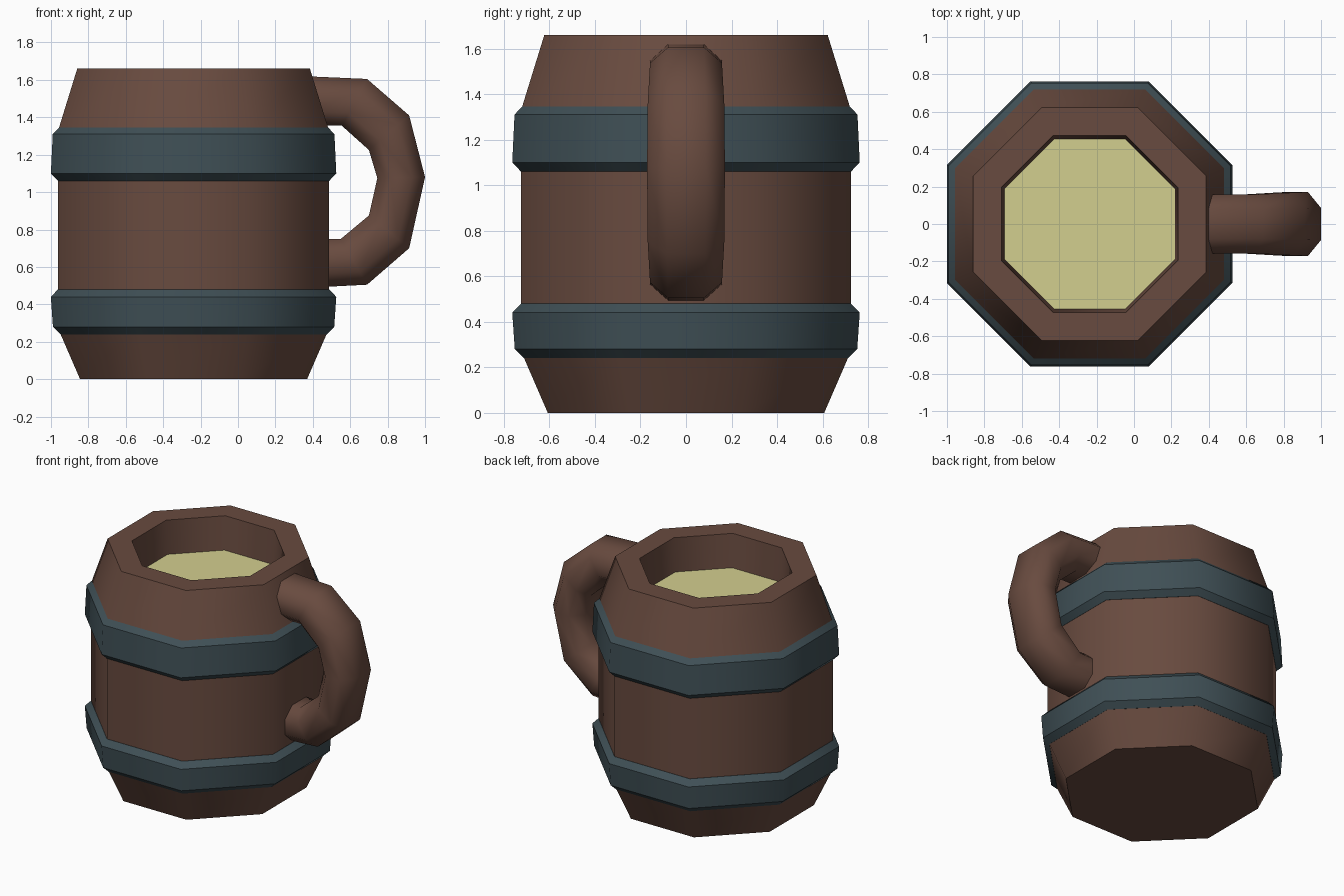
import bpy, bmesh, math

if "Cube" in bpy.data.objects:
    bpy.data.objects.remove(bpy.data.objects["Cube"])

CX = -0.2375   # mug axis, offset so mug plus handle is centred
SIDES = 8


def material(name, rgb):
    m = bpy.data.materials.new(name)
    m.diffuse_color = (*rgb, 1)
    m.use_nodes = True
    m.node_tree.nodes["Principled BSDF"].inputs["Base Color"].default_value = m.diffuse_color
    return m


wood = material("brown wood", (0.140, 0.070, 0.050))
iron = material("dark iron", (0.050, 0.079, 0.092))
ale = material("pale ale", (0.650, 0.620, 0.275))


def skin(name, rings, mat, cap_start=False, cap_end=False, sharp_rings=False):
    """Join equal-length closed rings of points into a smooth-sided tube."""
    bm = bmesh.new()
    loops = [[bm.verts.new(p) for p in ring] for ring in rings]
    n = len(loops[0])
    for a, b in zip(loops, loops[1:]):
        for i in range(n):
            j = (i + 1) % n
            bm.faces.new((a[i], a[j], b[j], b[i])).smooth = True
    if cap_start:
        bm.faces.new(loops[0][::-1])
    if cap_end:
        bm.faces.new(loops[-1])
    if sharp_rings:
        for loop in loops:
            for i in range(n):
                e = bm.edges.get((loop[i], loop[(i + 1) % n]))
                e.smooth = False
    me = bpy.data.meshes.new(name)
    if cap_start and cap_end:
        bmesh.ops.recalc_face_normals(bm, faces=bm.faces)
    bm.to_mesh(me)
    bm.free()
    me.materials.append(mat)
    ob = bpy.data.objects.new(name, me)
    bpy.context.collection.objects.link(ob)
    return ob


def octagon(apothem, z):
    r = apothem / math.cos(math.pi / SIDES)
    return [(CX + r * math.cos((i + 0.5) * math.tau / SIDES),
             r * math.sin((i + 0.5) * math.tau / SIDES), z) for i in range(SIDES)]


def lathe(name, profile, mat, **kw):
    return skin(name, [octagon(a, z) for a, z in profile], mat, sharp_rings=True, **kw)


# Barrel body with rim and hollow mouth
lathe("mug_body", [(0.607, 0), (0.724, 0.27), (0.724, 1.33), (0.622, 1.66),
                   (0.472, 1.66), (0.455, 1.41)], wood, cap_start=True, cap_end=True)

# Drink surface
lathe("drink", [(0.457, 1.415), (0.457, 1.42)], ale, cap_start=True, cap_end=True)

# Two bevelled hoops
lathe("lower_hoop", [(0.69, 0.24), (0.712, 0.24), (0.752, 0.28), (0.763, 0.44),
                     (0.725, 0.48), (0.69, 0.48)], iron, cap_start=True, cap_end=True)
lathe("upper_hoop", [(0.69, 1.06), (0.725, 1.06), (0.763, 1.10), (0.753, 1.31),
                     (0.715, 1.35), (0.69, 1.35)], iron, cap_start=True, cap_end=True)

# Handle: chamfered section swept along outer/inner outline pairs (x, z) with half width
stations = [((0.35, 1.62), (0.35, 1.36), 0.158),
            ((0.41, 1.62), (0.545, 1.36), 0.158),
            ((0.69, 1.605), (0.555, 1.355), 0.158),
            ((0.915, 1.41), (0.70, 1.225), 0.168),
            ((1.0, 1.08), (0.745, 1.075), 0.171),
            ((0.915, 0.70), (0.70, 0.875), 0.168),
            ((0.69, 0.505), (0.55, 0.75), 0.158),
            ((0.40, 0.49), (0.40, 0.75), 0.158)]
del stations[1]
section = [(1, -0.5), (1, 0.5), (0.45, 1), (-0.45, 1),
           (-1, 0.5), (-1, -0.5), (-0.45, -1), (0.45, -1)]
rings = []
for (ox, oz), (ix, iz), w in stations:
    rings.append([((ox + ix) / 2 + (ox - ix) / 2 * a, w * b,
                   (oz + iz) / 2 + (oz - iz) / 2 * a) for a, b in section])
skin("handle", rings, wood, cap_start=True, cap_end=True)
